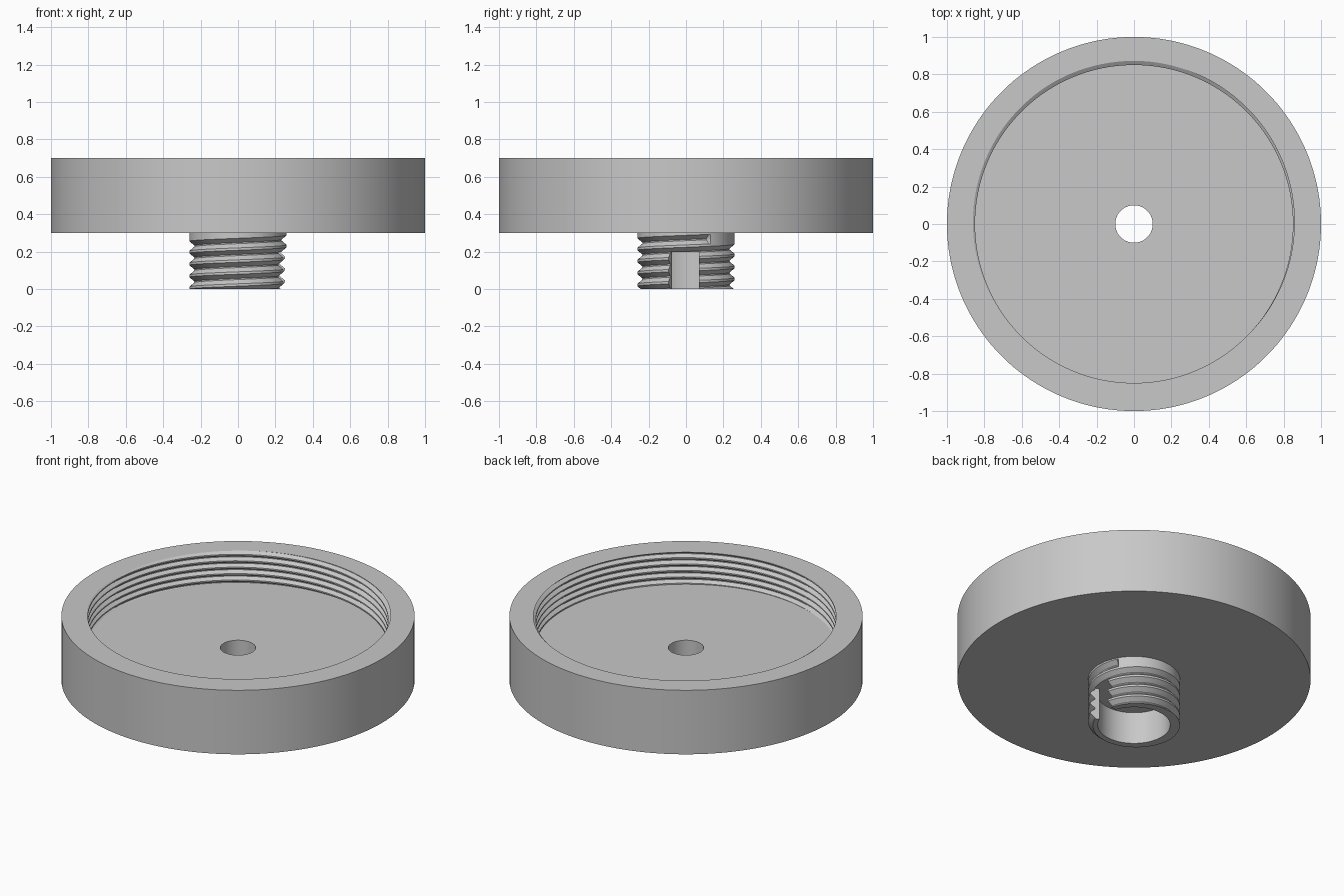
import bpy, bmesh
from math import pi, floor, cos, sin, radians

cube = bpy.data.objects.get("Cube")
if cube:
    bpy.data.objects.remove(cube, do_unlink=True)

grey = bpy.data.materials.new("plain grey")
grey.use_nodes = True
COLOUR = (0.58, 0.58, 0.58, 1)
grey.diffuse_color = COLOUR
grey.node_tree.nodes["Principled BSDF"].inputs["Base Color"].default_value = COLOUR

STEPS = 180
FLATS = (0.1, 0.45, 0.55, 0.9)      # corners of one groove within a pitch


def thread_rows(angle, z0, z1, pitch, shift, crest, root, last_band, stop):
    """Radius and height up one side of a right-hand thread at one angle."""
    turn = angle / (2 * pi)

    def radius(z):
        phase = z / pitch - turn + shift
        band = floor(phase)
        if band > last_band or (band == last_band and angle > stop):
            return crest
        f = phase - band
        depth = min(1, max(0, (0.4 - abs(f - 0.5)) / 0.35))
        return crest + (root - crest) * depth

    first = floor(z0 / pitch + shift) - 2
    last = floor(z1 / pitch + shift) + 3
    rows = [(radius(z0), z0)]
    for k in range(first, last):
        for f in FLATS:
            z = min(z1, max(z0, pitch * (k + f - shift + turn)))
            rows.append((radius(z), z))
    return rows + [(radius(z1), z1)]


def cross_section(angle):
    """Closed outline of cup and stem at one angle."""
    inner = thread_rows(angle, 0.5, 0.7, 0.04, 0.28, 0.85, 0.872, 99, pi)
    stem = thread_rows(angle, 0, 0.3, 0.064, 0.406, 0.26, 0.233, 4, radians(30))
    return ([(0.1, 0.5)] + inner + [(1, 0.7), (1, 0.3)] + stem[::-1]
            + [(0.205, 0), (0.205, 0.2), (0.1, 0.2)])


def finish(bm, name):
    bmesh.ops.remove_doubles(bm, verts=bm.verts, dist=1e-5)
    bmesh.ops.recalc_face_normals(bm, faces=bm.faces)
    mesh = bpy.data.meshes.new(name)
    bm.to_mesh(mesh)
    bm.free()
    mesh.materials.append(grey)
    obj = bpy.data.objects.new(name, mesh)
    bpy.context.collection.objects.link(obj)
    return obj


# Threaded cup with a hollow threaded stem, swept around the axis
bm = bmesh.new()
columns = []
for i in range(STEPS + 1):
    a = -pi + 2 * pi * i / STEPS
    columns.append([bm.verts.new((r * cos(a), r * sin(a), z)) for r, z in cross_section(a)])
for c, d in zip(columns, columns[1:]):
    for j in range(len(c)):
        k = (j + 1) % len(c)
        bm.faces.new((c[j], d[j], d[k], c[k]))
body = finish(bm, "threaded_cup_and_stem")

# Slot through the stem wall
bm = bmesh.new()
outline = ((0.12, -0.047), (0.32, -0.123), (0.32, 0.07), (0.12, 0.07))
base = bm.faces.new([bm.verts.new((x, y, -0.1)) for x, y in outline])
side = bmesh.ops.extrude_face_region(bm, geom=[base])
top = [v for v in side["geom"] if isinstance(v, bmesh.types.BMVert)]
bmesh.ops.translate(bm, verts=top, vec=(0, 0, 0.299))
cutter = finish(bm, "slot_cutter")
cutter.hide_render = True

cut = body.modifiers.new("slot", "BOOLEAN")
cut.operation = "DIFFERENCE"
cut.solver = "EXACT"
cut.object = cutter

bpy.ops.object.select_all(action="DESELECT")
body.select_set(True)
bpy.context.view_layer.objects.active = body
bpy.ops.object.modifier_apply(modifier=cut.name)
bpy.data.objects.remove(cutter, do_unlink=True)
bpy.ops.object.shade_smooth_by_angle(angle=radians(25))
